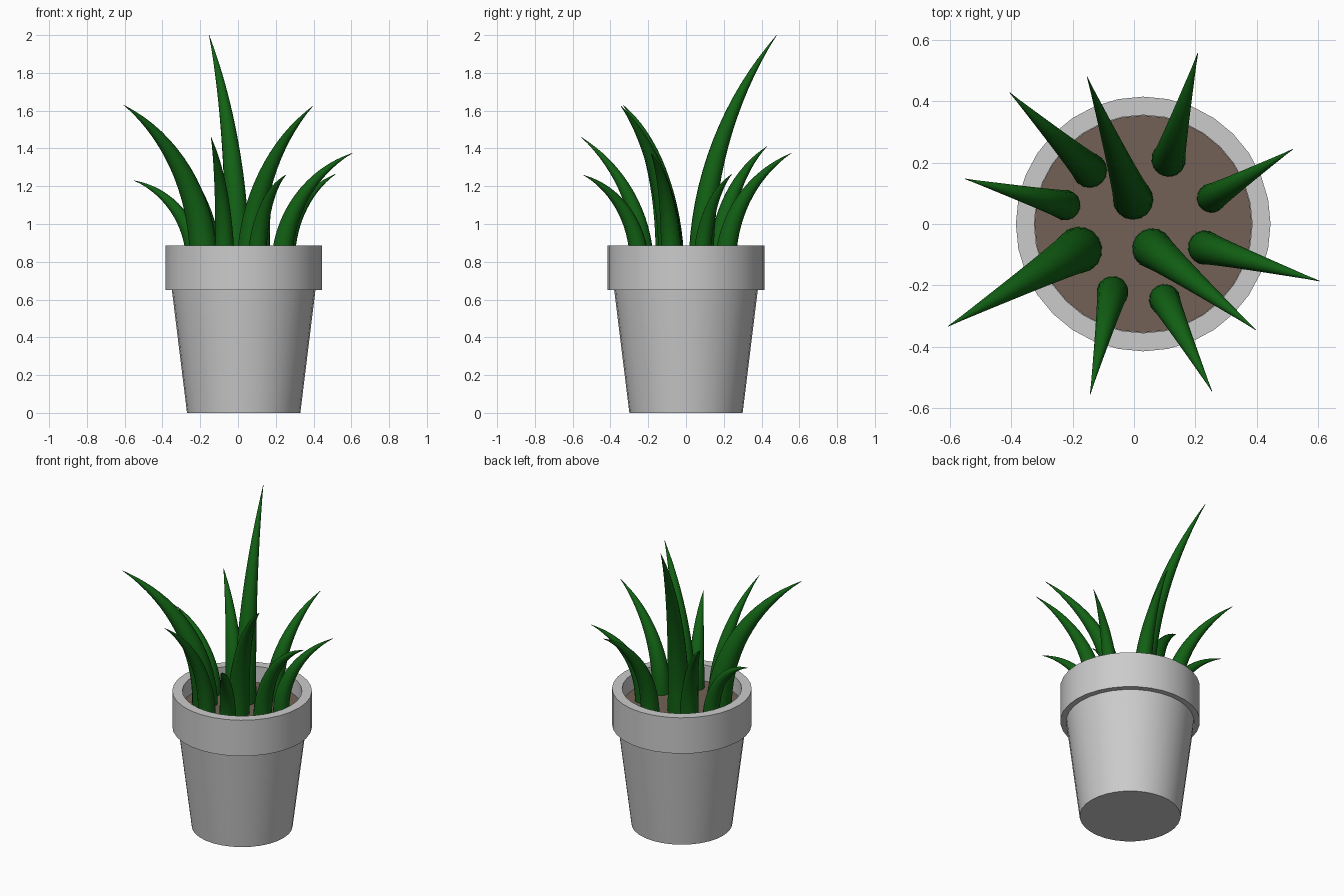
import bpy, bmesh
from math import sin, cos, pi, atan2, hypot, radians
from mathutils import Vector

if "Cube" in bpy.data.objects:
    bpy.data.objects.remove(bpy.data.objects["Cube"])

SOIL_Z = 0.78
POT_X = 0.03


def material(name, rgb):
    m = bpy.data.materials.new(name)
    m.diffuse_color = (*rgb, 1)
    m.use_nodes = True
    m.node_tree.nodes["Principled BSDF"].inputs["Base Color"].default_value = m.diffuse_color
    return m


def skin(name, rings, mat=None, closed=False):
    """Join equal-sized rings of points into a tube, capped or looped."""
    bm = bmesh.new()
    rows = [[bm.verts.new(p) for p in ring] for ring in rings]
    n = len(rows[0])
    pairs = list(zip(rows, rows[1:]))
    for a, b in pairs:
        for i in range(n):
            j = (i + 1) % n
            bm.faces.new((a[i], a[j], b[j], b[i]))
    bm.faces.new(rows[0][::-1])
    bm.faces.new(rows[-1])
    bmesh.ops.recalc_face_normals(bm, faces=bm.faces)
    mesh = bpy.data.meshes.new(name)
    bm.to_mesh(mesh)
    bm.free()
    obj = bpy.data.objects.new(name, mesh)
    bpy.context.collection.objects.link(obj)
    if mat:
        mesh.materials.append(mat)
    bpy.ops.object.select_all(action='DESELECT')
    obj.select_set(True)
    bpy.context.view_layer.objects.active = obj
    bpy.ops.object.shade_smooth_by_angle(angle=radians(35))
    return obj


def lathe(name, profile, mat=None, n=32):
    rings = [[(POT_X + r * cos(2 * pi * i / n), r * sin(2 * pi * i / n), z)
              for i in range(n)] for r, z in profile]
    return skin(name, rings, mat)


def leaf(name, base, tip, radius, mat, steps=16, n=16):
    """Tapered spike bent along a circular arc that starts vertical."""
    dx, dy = tip[0] - base[0], tip[1] - base[1]
    reach, height = hypot(dx, dy), tip[2] - SOIL_Z
    out = Vector((dx, dy, 0)) / reach
    side = Vector((-out.y, out.x, 0))
    up = Vector((0, 0, 1))
    bend = 2 * atan2(reach, height)
    arc = height / sin(bend)
    start = Vector((base[0], base[1], SOIL_Z))
    rings = []
    for k in range(steps + 1):
        t = k / steps
        a = bend * t
        centre = start + out * arc * (1 - cos(a)) + up * arc * sin(a)
        normal = out * cos(a) - up * sin(a)
        r = max(radius * (1 - t ** 1.6), 0.001)
        rings.append([centre + r * (normal * cos(2 * pi * i / n) + side * sin(2 * pi * i / n))
                      for i in range(n)])
    return skin(name, rings, mat)


green = material("leaf_green", (0.006, 0.12, 0.007))
brown = material("soil_brown", (0.17, 0.12, 0.093))

# Pot with overhanging rim, hollow down to the soil
lathe("pot", [(0.30, 0), (0.38, 0.65), (0.415, 0.65), (0.415, 0.885),
              (0.355, 0.885), (0.355, SOIL_Z - 0.03)])

# Soil
lathe("soil", [(0.354, SOIL_Z - 0.02), (0.354, SOIL_Z)], brown)

# Leaves: base xy, tip xyz, base radius
LEAVES = [
    ((-0.145, 0.175), (-0.405, 0.428, 1.41), 0.057),
    ((-0.003, 0.08), (-0.153, 0.48, 2.0), 0.066),
    ((0.113, 0.21), (0.208, 0.557, 1.375), 0.056),
    ((0.253, 0.085), (0.518, 0.244, 1.265), 0.048),
    ((0.232, -0.077), (0.605, -0.186, 1.375), 0.056),
    ((0.06, -0.08), (0.397, -0.345, 1.625), 0.066),
    ((0.10, -0.247), (0.254, -0.545, 1.26), 0.051),
    ((-0.07, -0.222), (-0.143, -0.555, 1.46), 0.052),
    ((-0.18, -0.085), (-0.605, -0.333, 1.63), 0.076),
    ((-0.225, 0.062), (-0.55, 0.147, 1.23), 0.05),
]
for i, (base, tip, radius) in enumerate(LEAVES, 1):
    leaf(f"leaf_{i}", base, tip, radius, green)
